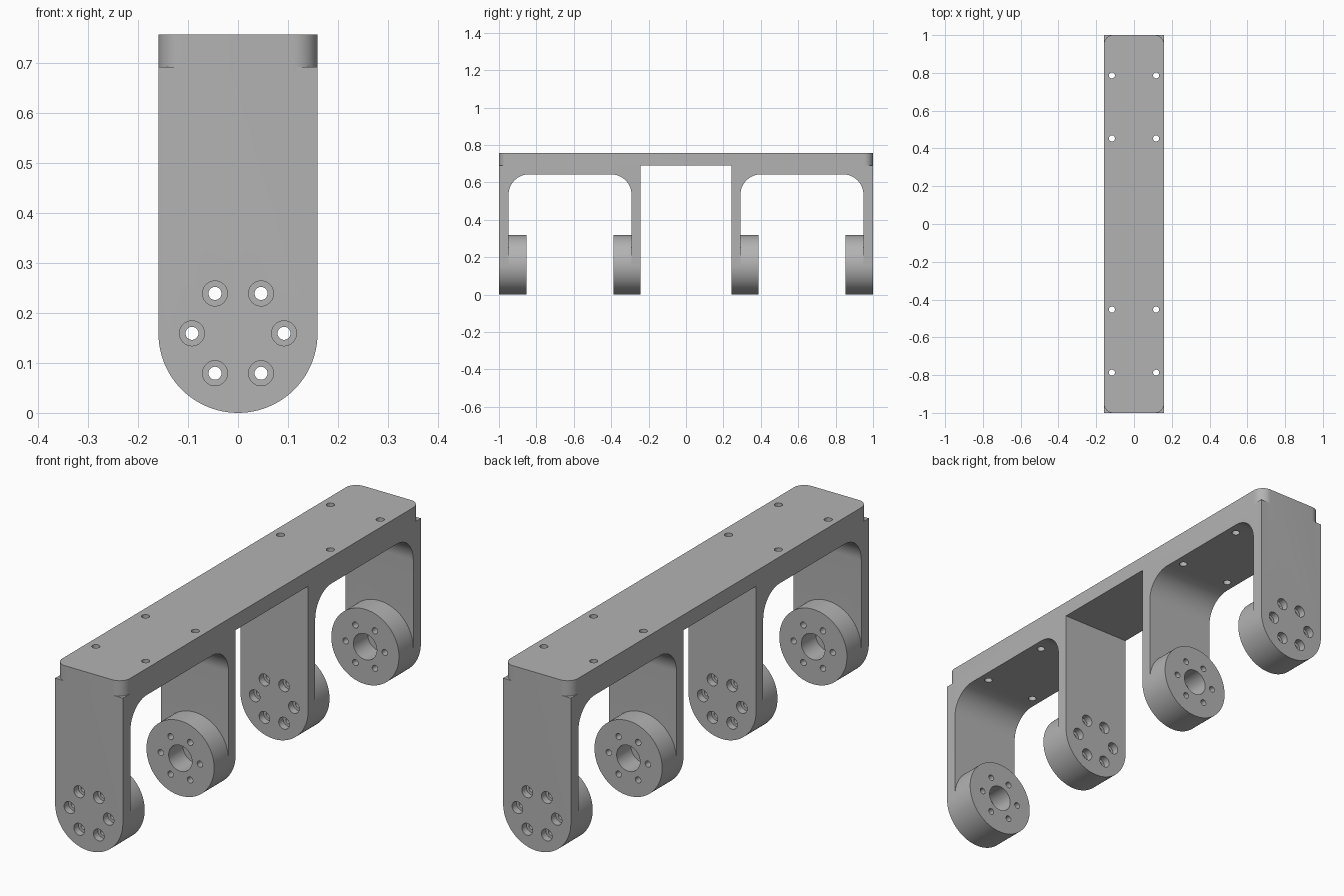
import bpy, bmesh
from math import sin, cos, pi, radians
from mathutils import Vector

cube = bpy.data.objects.get("Cube")
if cube:
    bpy.data.objects.remove(cube)

R = 0.159                   # half width, also the radius of the leg ends
TOP, BAR, BAY = 0.756, 0.691, 0.643
OUT, OUT_IN = 1.0, 0.949    # outer leg faces
INN, INN_IN = 0.243, 0.291  # inner leg faces
FILLET, CORNER, BOSS = 0.11, 0.048, 0.096

grey = bpy.data.materials.new("machined grey")
grey.use_nodes = True
grey.diffuse_color = (0.45, 0.45, 0.45, 1)
grey.node_tree.nodes["Principled BSDF"].inputs["Base Color"].default_value = (0.45, 0.45, 0.45, 1)


def arc(cx, cy, r, start, end, n=16):
    angles = [radians(start + (end - start) * i / n) for i in range(n + 1)]
    return [(cx + r * cos(a), cy + r * sin(a)) for a in angles]


def prism(bm, points, axis, lo, hi):
    """Extrude a closed 2D outline along an axis; the outline uses the other two axes."""
    def place(p, h):
        c = list(p)
        c.insert("xyz".index(axis), h)
        return Vector(c)
    a = [bm.verts.new(place(p, lo)) for p in points]
    b = [bm.verts.new(place(p, hi)) for p in points]
    faces = [bm.faces.new(a), bm.faces.new(b[::-1])]
    for i in range(len(a)):
        j = (i + 1) % len(a)
        faces.append(bm.faces.new((a[i], b[i], b[j], a[j])))
    bmesh.ops.recalc_face_normals(bm, faces=faces)


def cylinder(bm, u, v, r, axis, lo, hi, n=32):
    prism(bm, arc(u, v, r, 0, 360, n)[:-1], axis, min(lo, hi), max(lo, hi))


def make(name, bm):
    mesh = bpy.data.meshes.new(name)
    bm.to_mesh(mesh)
    bm.free()
    mesh.materials.append(grey)
    ob = bpy.data.objects.new(name, mesh)
    bpy.context.collection.objects.link(ob)
    return ob


def cut(ob, cutter, operation="DIFFERENCE"):
    mod = ob.modifiers.new(cutter.name, "BOOLEAN")
    mod.operation, mod.object, mod.solver = operation, cutter, "EXACT"
    bpy.context.view_layer.objects.active = ob
    bpy.ops.object.modifier_apply(modifier=mod.name)


# Frame: side profile with two filleted bays
bay = ([(OUT, 0), (OUT_IN, 0)]
       + arc(OUT_IN - FILLET, BAY - FILLET, FILLET, 0, 90)
       + arc(INN_IN + FILLET, BAY - FILLET, FILLET, 90, 180)
       + [(INN_IN, 0), (INN, 0), (INN, BAR)])
half = [(OUT, TOP)] + bay
bm = bmesh.new()
prism(bm, half + [(-y, z) for y, z in reversed(half)], "x", -0.2, 0.2)
frame = make("frame", bm)

# Trim to width and round the leg ends
bm = bmesh.new()
prism(bm, [(R, 1), (-R, 1)] + arc(0, R, R, 180, 360, 48), "y", -1.2, 1.2)
outline = make("leg_outline", bm)
cut(frame, outline, "INTERSECT")

# Round the four plan corners of the top bar
bm = bmesh.new()
corner = [(R + 0.02, OUT - CORNER)] + arc(R - CORNER, OUT - CORNER, CORNER, 0, 90)
corner += [(R - CORNER, OUT + 0.02), (R + 0.02, OUT + 0.02)]
for sx in (-1, 1):
    for sy in (-1, 1):
        prism(bm, [(sx * x, sy * y) for x, y in corner], "z", BAR, 0.85)
corners = make("corner_cutter", bm)
cut(frame, corners)

# Mounting holes in the top bar
bm = bmesh.new()
for x in (-0.117, 0.117):
    for y in (-0.787, -0.453, 0.453, 0.787):
        cylinder(bm, x, y, 0.016, "z", 0.6, 0.85, 24)
top_holes = make("top_hole_cutter", bm)
cut(frame, top_holes)

ring = arc(0, R, 0.092, 0, 360, 6)[:-1]

# Bolt circle with counterbores in each leg
bores, shafts = bmesh.new(), bmesh.new()
for s in (-1, 1):
    for face, inward in ((OUT, -1), (INN, 1)):
        for x, z in ring:
            cylinder(bores, x, z, 0.025, "y", s * (face - inward * 0.02), s * (face + inward * 0.03))
            cylinder(shafts, x, z, 0.013, "y", s * (face - inward * 0.03), s * (face + inward * 0.07))
counterbores = make("counterbore_cutter", bores)
leg_shafts = make("leg_bolt_cutter", shafts)
cut(frame, counterbores)
cut(frame, leg_shafts)

# Round bosses on the bay side of each leg, with bolt holes and a blind centre bore
bosses = []
for side, s in (("front", -1), ("back", 1)):
    for part, y0, d in (("outer", OUT_IN, -1), ("inner", INN_IN, 1)):
        bm = bmesh.new()
        cylinder(bm, 0, R, R, "y", s * y0, s * (y0 + d * BOSS), 96)
        boss = make(f"{side}_{part}_boss", bm)
        bm = bmesh.new()
        for x, z in ring:
            cylinder(bm, x, z, 0.013, "y", s * (y0 - d * 0.02), s * (y0 + d * 0.15))
        cylinder(bm, 0, R, 0.055, "y", s * (y0 - d * 0.02), s * (y0 + d * 0.15), 48)
        holes = make("boss_hole_cutter", bm)
        cut(boss, holes)
        bpy.data.objects.remove(holes)
        bosses.append(boss)

for helper in (outline, corners, top_holes, counterbores, leg_shafts):
    bpy.data.objects.remove(helper)

# Smooth the curved walls, keep the machined edges sharp
bpy.ops.object.select_all(action="DESELECT")
for ob in [frame] + bosses:
    ob.select_set(True)
bpy.context.view_layer.objects.active = frame
bpy.ops.object.shade_smooth_by_angle(angle=radians(30))
